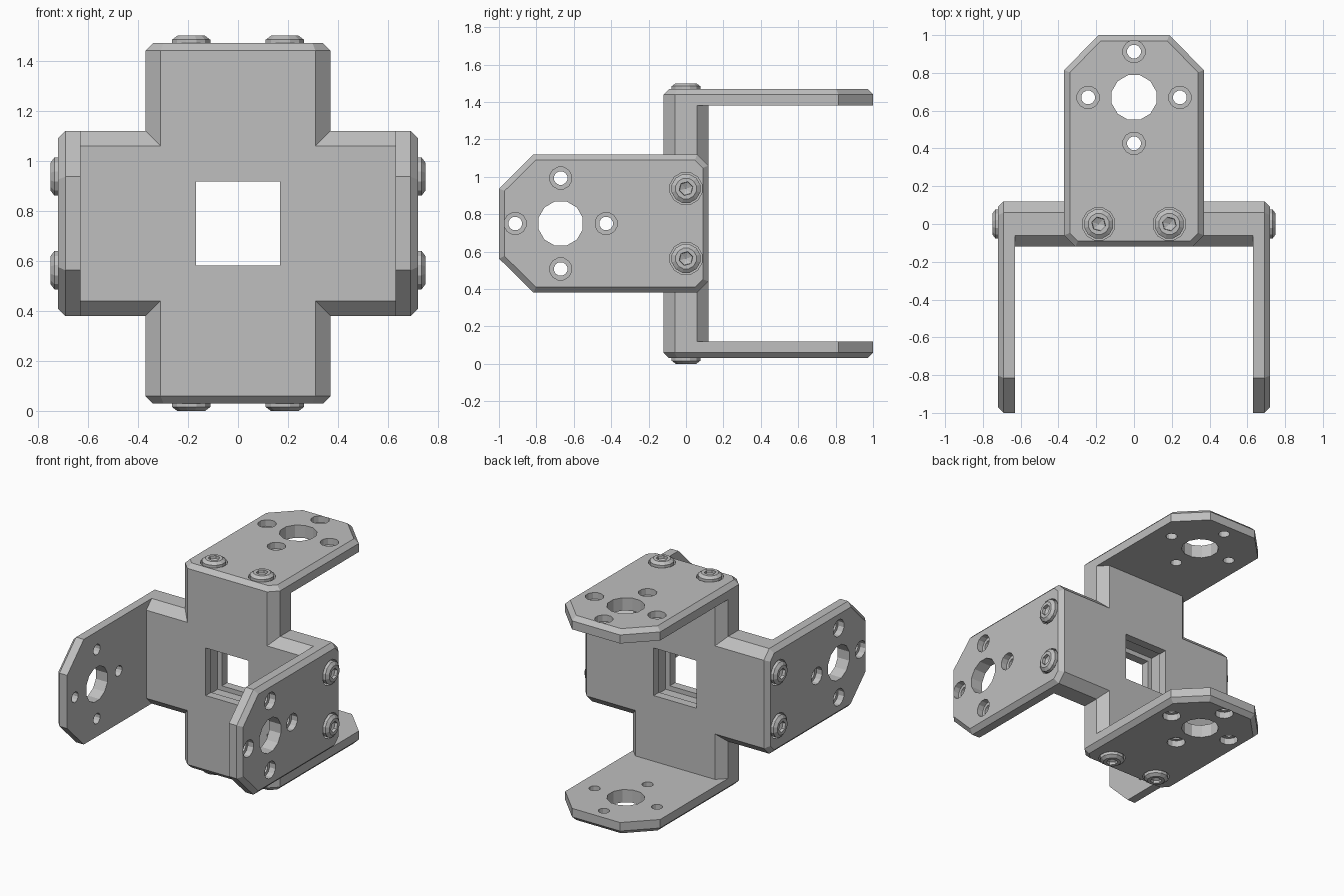
import bpy, bmesh, math
from mathutils import Matrix, Vector

cube = bpy.data.objects.get("Cube")
if cube:
    bpy.data.objects.remove(cube, do_unlink=True)

grey = bpy.data.materials.new("plain_grey")
grey.use_nodes = True
grey.diffuse_color = (0.52, 0.52, 0.52, 1)
grey.node_tree.nodes["Principled BSDF"].inputs["Base Color"].default_value = (0.52, 0.52, 0.52, 1)

MID = 0.75      # height of the centre
REACH = 0.63    # centre to inner face of each flange
HALF = 0.37     # half width of arms and flanges
CH = 0.06       # arm chamfer
PLATE = 0.09    # flange thickness
PITCH = 0.187   # screw offset from the arm axis


def finish(bm, name, matrix=Matrix()):
    bmesh.ops.recalc_face_normals(bm, faces=bm.faces)
    mesh = bpy.data.meshes.new(name)
    bm.to_mesh(mesh)
    bm.free()
    mesh.materials.append(grey)
    obj = bpy.data.objects.new(name, mesh)
    obj.matrix_world = matrix
    bpy.context.collection.objects.link(obj)
    return obj


def loft(bm, rings, cap=True):
    loops = [[bm.verts.new(p) for p in ring] for ring in rings]
    n = len(loops[0])
    for a, b in zip(loops, loops[1:]):
        for i in range(n):
            j = (i + 1) % n
            bm.faces.new((a[i], a[j], b[j], b[i]))
    if cap:
        bm.faces.new(loops[0])
        return bm.faces.new(loops[-1])
    return loops


def cut(target, bm):
    """Subtract a temporary solid, then discard it."""
    cutter = finish(bm, "cutter", target.matrix_world.copy())
    cutter.hide_render = True
    mod = target.modifiers.new("cut", 'BOOLEAN')
    mod.operation, mod.solver, mod.object = 'DIFFERENCE', 'EXACT', cutter
    bpy.context.view_layer.update()
    with bpy.context.temp_override(object=target, active_object=target):
        bpy.ops.object.modifier_apply(modifier=mod.name)
    bpy.data.objects.remove(cutter, do_unlink=True)


def circle(r, z, x=0, y=0, n=12):
    return [(x + r * math.cos(math.tau * (i + 0.5) / n),
             y + r * math.sin(math.tau * (i + 0.5) / n), z) for i in range(n)]


def cross_ring(w, y):
    quarter = [(REACH, -w), (REACH, w), (w, w)]
    ring = []
    for k in range(4):
        c, s = round(math.cos(k * math.pi / 2)), round(math.sin(k * math.pi / 2))
        ring += [(c * x - s * z, y, s * x + c * z) for x, z in quarter]
    return ring


# Cross body with chamfered long edges
bm = bmesh.new()
loft(bm, [cross_ring(HALF - CH, -2 * CH), cross_ring(HALF, -CH),
          cross_ring(HALF, CH), cross_ring(HALF - CH, 2 * CH)])
body = finish(bm, "cross_body", Matrix.Translation((0, 0, MID)))

# Square window with a wider groove inside its walls
for width, depth in ((0.335, 0.5), (0.40, 0.12)):
    bm = bmesh.new()
    bmesh.ops.create_cube(bm, size=1)
    bmesh.ops.scale(bm, vec=(width, depth, width), verts=bm.verts)
    cut(body, bm)


def make_flange(name, matrix):
    # Plate with small corners at the arm and large ones at the tip
    right = [(HALF - CH, -2 * CH), (HALF, -CH), (HALF, 0.815), (0.187, 1.0)]
    outline = right + [(-x, y) for x, y in reversed(right)]
    bm = bmesh.new()
    top = loft(bm, [[(x, y, z) for x, y in outline] for z in (0, PLATE - 0.03)])
    bmesh.ops.recalc_face_normals(bm, faces=bm.faces)
    bmesh.ops.inset_region(bm, faces=[top], thickness=0.03, use_even_offset=True)
    bmesh.ops.translate(bm, vec=(0, 0, 0.03), verts=top.verts)
    plate = finish(bm, name, matrix)

    # Large hole, four counterbored holes and the screw seats
    hub, ring = 0.67, 0.243
    small = [(ring, hub), (-ring, hub), (0, hub + ring), (0, hub - ring)]
    through = [(0, hub, 0.122)] + [(x, y, 0.037) for x, y in small]
    sunk = [(x, y, 0.06) for x, y in small] + [(s * PITCH, 0, 0.088) for s in (-1, 1)]
    for holes, floor in ((through, -0.1), (sunk, PLATE - 0.045)):
        bm = bmesh.new()
        for x, y, r in holes:
            loft(bm, [circle(r, floor, x, y), circle(r, 0.2, x, y)])
        cut(plate, bm)


def make_screw(name, matrix):
    # Button head with a hexagonal socket
    bm = bmesh.new()
    rings = [circle(0.079, z) for z in (0.04, 0.104)] + [circle(0.057, 0.12)]
    for r, z in ((0.038, 0.12), (0.036, 0.10)):
        rings.append([(x * k, y * k, h) for i, (x, y, h) in enumerate(circle(r, z))
                      for k in [1 if i % 2 else 0.866]])
    loops = loft(bm, rings, cap=False)
    bm.faces.new(loops[0])
    tip = bm.verts.new((0, 0, 0.085))
    for i, v in enumerate(loops[-1]):
        bm.faces.new((v, loops[-1][(i + 1) % 12], tip))
    finish(bm, name, matrix)


# Upper and lower flanges point back, side flanges point forward
for side, out, along in (("upper", (0, 0, 1), (0, 1, 0)), ("lower", (0, 0, -1), (0, 1, 0)),
                         ("left", (1, 0, 0), (0, -1, 0)), ("right", (-1, 0, 0), (0, -1, 0))):
    z, y = Vector(out), Vector(along)
    frame = Matrix((y.cross(z), y, z)).transposed().to_4x4()
    frame.translation = Vector((0, 0, MID)) + z * REACH
    make_flange(side + "_flange", frame)
    for i, s in enumerate((-1, 1)):
        make_screw(f"{side}_screw_{i + 1}", frame @ Matrix.Translation((s * PITCH, 0, 0)))
